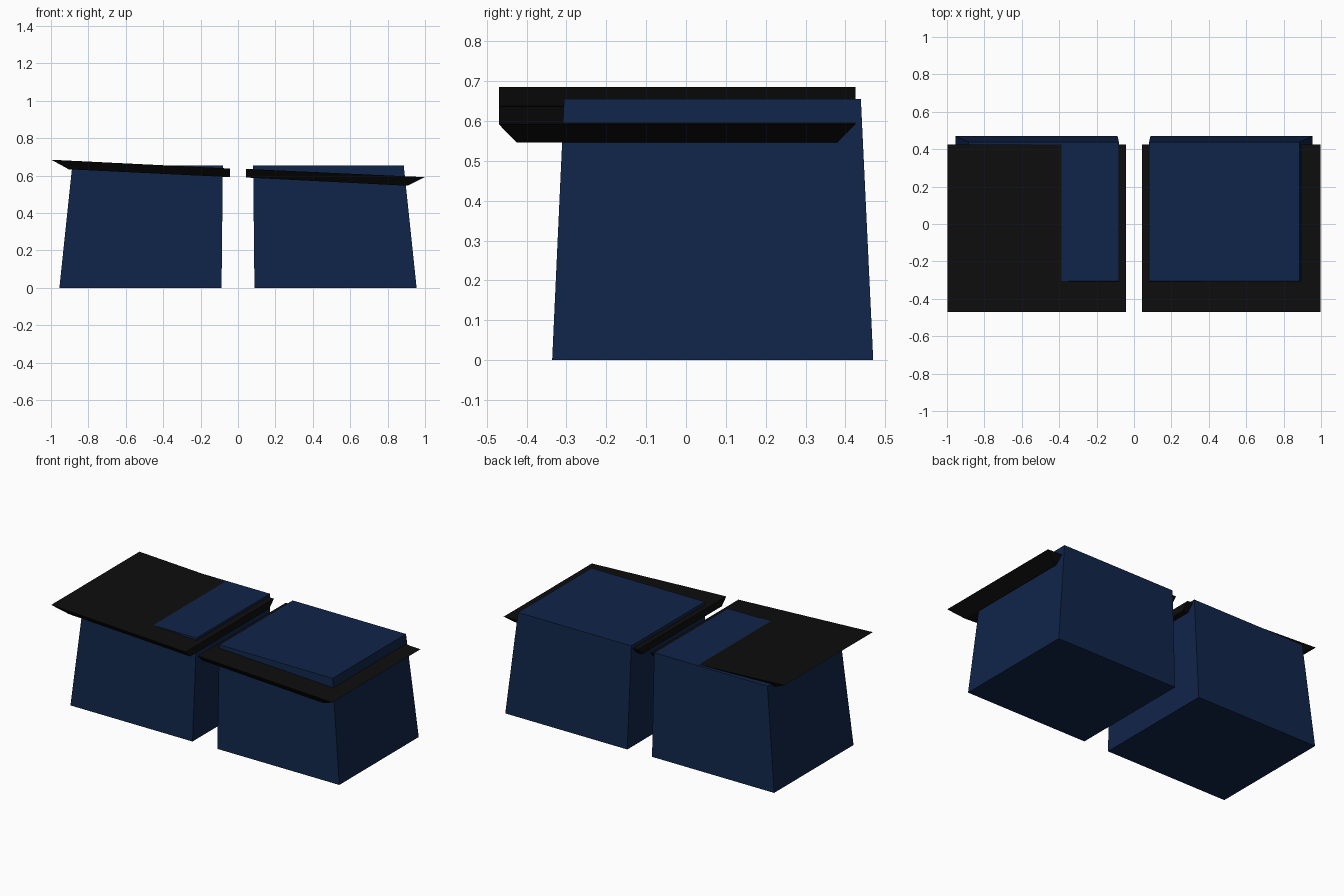
import bpy, bmesh

if "Cube" in bpy.data.objects:
    bpy.data.objects.remove(bpy.data.objects["Cube"])


def material(name, rgb):
    m = bpy.data.materials.new(name)
    m.diffuse_color = (*rgb, 1.0)
    m.use_nodes = True
    m.node_tree.nodes["Principled BSDF"].inputs["Base Color"].default_value = m.diffuse_color
    return m


blue = material("navy blue", (0.005, 0.018, 0.067))
black = material("black", (0.004, 0.004, 0.004))


def loft(name, bottom, top, mat):
    """Closed six-sided solid between two four-point rings."""
    bm = bmesh.new()
    a = [bm.verts.new(p) for p in bottom]
    b = [bm.verts.new(p) for p in top]
    bm.faces.new(a)
    bm.faces.new(b)
    for i in range(4):
        j = (i + 1) % 4
        bm.faces.new((a[i], a[j], b[j], b[i]))
    bmesh.ops.recalc_face_normals(bm, faces=bm.faces)
    me = bpy.data.meshes.new(name)
    bm.to_mesh(me)
    bm.free()
    me.materials.append(mat)
    ob = bpy.data.objects.new(name, me)
    bpy.context.collection.objects.link(ob)
    return ob


def ring(x0, x1, y0, y1, z0, z1):
    """Rectangle in plan whose height runs from z0 at x0 to z1 at x1."""
    return [(x0, y0, z0), (x1, y0, z1), (x1, y1, z1), (x0, y1, z0)]


# Tapered bins, one on each side
for side, s in (("left", -1), ("right", 1)):
    loft(side + "_bin",
         ring(s * 0.088, s * 0.955, -0.336, 0.47, 0, 0),
         ring(s * 0.081, s * 0.886, -0.306, 0.439, 0.655, 0.655), blue)

# Sloping lids, both tilted down to the right, undersides bevelled on three edges
for side, s, inner, outer in (("left", -1, 0.638, 0.685), ("right", 1, 0.636, 0.592)):
    x_in = 0.043
    loft(side + "_lid",
         ring(s * x_in, s * 0.905, -0.425, 0.38, inner - 0.046, outer - (0.051 if s < 0 else 0.046)),
         ring(s * x_in, s * 0.998, -0.47, 0.425, inner, outer), black)
